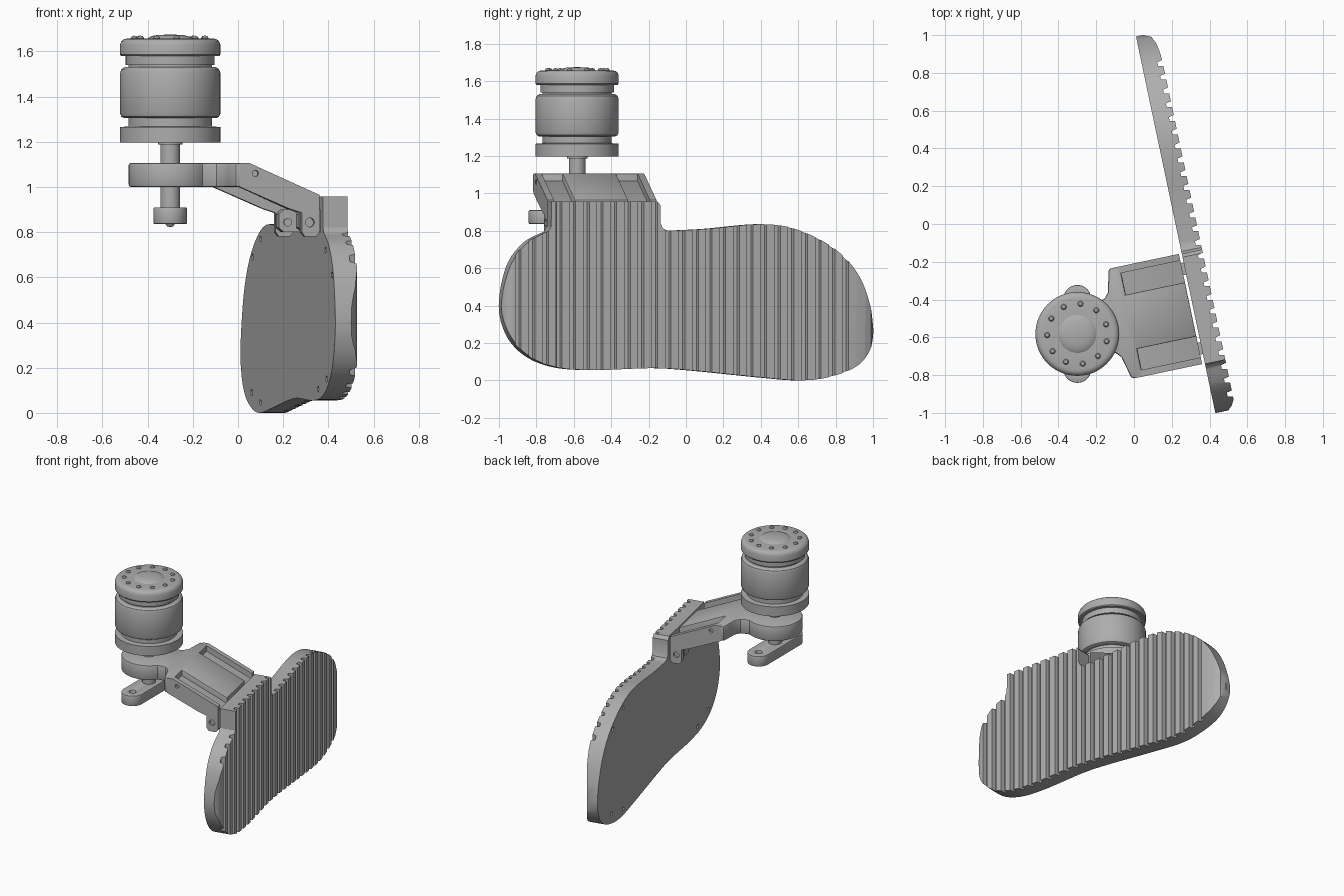
import bpy, bmesh, math
from mathutils import Matrix, Vector

cube = bpy.data.objects.get("Cube")
if cube:
    bpy.data.objects.remove(cube)

grey = bpy.data.materials.new("mid_grey")
grey.use_nodes = True
grey.diffuse_color = (0.42, 0.42, 0.42, 1)
grey.node_tree.nodes["Principled BSDF"].inputs["Base Color"].default_value = grey.diffuse_color

TURN = Matrix.Rotation(math.radians(11.9), 4, "Z")   # the plate and arm share this turn
AXIS = Vector((-0.30, -0.582, 0))                    # motor centre
MID = -0.502                                         # arm centre line


def make(name, bm, matrix=Matrix()):
    bmesh.ops.recalc_face_normals(bm, faces=bm.faces)
    bm.transform(matrix)
    mesh = bpy.data.meshes.new(name)
    bm.to_mesh(mesh)
    bm.free()
    mesh.materials.append(grey)
    ob = bpy.data.objects.new(name, mesh)
    bpy.context.collection.objects.link(ob)
    return ob


def prism(name, pts, lo, hi, axis, matrix=TURN):
    """Extrude a flat outline along one local axis."""
    place = {"x": lambda a, b, h: (h, a, b),
             "y": lambda a, b, h: (a, h, b),
             "z": lambda a, b, h: (a, b, h)}[axis]
    bm = bmesh.new()
    low = [bm.verts.new(place(a, b, lo)) for a, b in pts]
    high = [bm.verts.new(place(a, b, hi)) for a, b in pts]
    bm.faces.new(low)
    bm.faces.new(high)
    for i in range(len(pts)):
        j = (i + 1) % len(pts)
        bm.faces.new((low[i], low[j], high[j], high[i]))
    return make(name, bm, matrix)


def lathe(name, profile, centre, steps=64):
    bm = bmesh.new()
    vs = [bm.verts.new((r, 0, z)) for r, z in profile]
    edges = [bm.edges.new(p) for p in zip(vs, vs[1:])]
    bmesh.ops.spin(bm, geom=vs + edges, cent=(0, 0, 0), axis=(0, 0, 1),
                   angle=math.tau, steps=steps)
    bmesh.ops.remove_doubles(bm, verts=bm.verts, dist=1e-5)
    return make(name, bm, Matrix.Translation(centre))


def circle(a, b, r, start=0, end=360, n=20):
    span = range(n if end - start == 360 else n + 1)
    return [(a + r * math.cos(math.radians(start + (end - start) * i / n)),
             b + r * math.sin(math.radians(start + (end - start) * i / n))) for i in span]


def spline(pts, n=8):
    """Smooth open path through the points."""
    v = [Vector(p) for p in [pts[0]] + pts + [pts[-1]]]
    out = []
    for a, b, c, d in zip(v, v[1:], v[2:], v[3:]):
        for i in range(n):
            t = i / n
            out.append(0.5 * (2 * b + (c - a) * t + (2 * a - 5 * b + 4 * c - d) * t * t
                              + (3 * b - a - 3 * c + d) * t ** 3))
    return [tuple(p) for p in out] + [pts[-1]]


def activate(ob):
    bpy.ops.object.select_all(action="DESELECT")
    ob.select_set(True)
    bpy.context.view_layer.objects.active = ob


def boolean(ob, tool, operation="DIFFERENCE"):
    activate(ob)
    mod = ob.modifiers.new("cut", "BOOLEAN")
    mod.object, mod.operation, mod.solver = tool, operation, "EXACT"
    bpy.ops.object.modifier_apply(modifier=mod.name)
    bpy.data.objects.remove(tool)


def finish(ob, bevel=0):
    activate(ob)
    if bevel:
        mod = ob.modifiers.new("soft_edges", "BEVEL")
        mod.width, mod.segments, mod.angle_limit = bevel, 2, math.radians(40)
        bpy.ops.object.modifier_apply(modifier=mod.name)
    bpy.ops.object.shade_smooth_by_angle(angle=math.radians(32))


# Sole plate: side outline crossed with a ridged section
rim = spline([(-0.1, 0.80), (0.1, 0.81), (0.4, 0.835), (0.6, 0.80), (0.8, 0.69), (0.93, 0.53),
              (1.0, 0.3), (0.98, 0.17), (0.9, 0.075), (0.75, 0.017), (0.6, 0), (0.4, 0.015),
              (0.0, 0.055), (-0.2, 0.065), (-0.5, 0.055), (-0.7, 0.07), (-0.85, 0.13),
              (-0.95, 0.24), (-0.99, 0.4), (-0.95, 0.61), (-0.86, 0.735), (-0.75, 0.795)])
tab = [(-0.733, 0.82), (-0.73, 0.957), (-0.165, 0.957), (-0.147, 0.935),
       (-0.147, 0.84), (-0.135, 0.812)]
outline = [((y - 0.055) / 0.978, z) for y, z in rim + tab]
section = [(0.215, 1.1), (0.215, -1.1), (0.27, -1.1), (0.29, -1.063), (0.31, -1.045), (0.325, -1.015)]
for i in range(25):
    c = -0.985 + i * 0.0745
    section += [(0.325, c - 0.016), (0.297, c - 0.01), (0.297, c + 0.01), (0.325, c + 0.016)]
section += [(0.322, 0.86), (0.313, 0.91), (0.295, 0.95), (0.26, 0.966), (0.25, 1.1)]
sole = prism("sole_plate", section, -0.1, 1.2, "z")
boolean(sole, prism("outline_cutter", outline, 0.1, 0.5, "x"), "INTERSECT")
for q, z in [(0.54, 0.77), (0.71, 0.69), (0.73, 0.09), (0.54, 0.045),
             (-0.86, 0.72), (-1.0, 0.61), (-0.88, 0.15), (-0.70, 0.105)]:
    boolean(sole, prism("hole_cutter", circle(q, z, 0.014, n=12), 0.19, 0.24, "x"))
finish(sole)

# Flat arm: round end under the motor, neck and flared shoulder
half = [(-0.27, 0.14), (-0.235, 0.147), (-0.21, 0.175), (-0.198, 0.225), (-0.18, 0.297), (-0.12, 0.297)]
arm_outline = circle(-0.413, MID, 0.183, 50, 310, 40)
arm_outline += [(p, MID - w) for p, w in half] + [(p, MID + w) for p, w in reversed(half)]
finish(prism("motor_arm", arm_outline, 1.0, 1.107, "z"), 0.01)


# Sloping bracket: raised middle, two pocket floors, two side walls with lugs
def slab(top, thick):
    return [(-0.13, 1.107 - top), (-0.12, 1.107 - top), (0.2, 0.965 - top),
            (0.2, 0.965 - top - thick), (-0.12, 1.107 - top - thick), (-0.13, 1.107 - top - thick)]


finish(prism("bracket_middle", slab(0, 0.085), MID - 0.148, MID + 0.144, "y"), 0.004)
wall = [(-0.16, 1.107), (-0.12, 1.107), (0.2, 0.965), (0.2, 0.80), (0.185, 0.78),
        (0.135, 0.78), (0.12, 0.80), (0.12, 0.885), (0.06, 0.905), (-0.16, 1.0)]
for side, label in ((1, "back"), (-1, "front")):
    outer, inner = MID + side * 0.298, MID + side * 0.262
    finish(prism("pocket_floor_" + label, slab(0.04, 0.035), MID + side * 0.14, inner, "y"))
    web = prism("bracket_wall_" + label, wall, min(outer, inner), max(outer, inner), "y")
    for p, z, r in ((0.157, 0.843, 0.02), (-0.09, 1.06, 0.014)):
        boolean(web, prism("hole_cutter", circle(p, z, r), outer - 0.018, outer + 0.018, "y"))
    finish(web)
    # Hinge knuckle on the sole, with its pin
    c = MID + side * 0.215
    knuckle = [(0.225, 0.80), (0.225, 0.9), (0.14, 0.9), (0.118, 0.88), (0.118, 0.82), (0.14, 0.80)]
    finish(prism("hinge_knuckle_" + label, knuckle, c - 0.032, c + 0.032, "y"))
    finish(prism("hinge_pin_" + label, circle(0.157, 0.843, 0.018), min(c - 0.04, inner),
                 max(c + 0.04, inner), "y"))

# Motor housing
finish(lathe("motor_housing", [
    (0, 1.197), (0.222, 1.197), (0.222, 1.265), (0.185, 1.268), (0.185, 1.305), (0.205, 1.305),
    (0.216, 1.311), (0.222, 1.325), (0.222, 1.505), (0.216, 1.521), (0.203, 1.53), (0.185, 1.53),
    (0.185, 1.54), (0.197, 1.54), (0.197, 1.58), (0.217, 1.58), (0.222, 1.586), (0.222, 1.63),
    (0.216, 1.645), (0.205, 1.654), (0.19, 1.657), (0.1, 1.657), (0.09, 1.664), (0.06, 1.672),
    (0, 1.675)], AXIS))
for i in range(11):
    a = math.radians(84 + i * 360 / 11)
    spot = AXIS + Vector((math.cos(a), math.sin(a), 0)) * 0.16
    finish(lathe("cap_bolt", [(0.015, 1.65), (0.015, 1.66), (0.01, 1.667), (0, 1.67)], spot, 12))

# Drive shaft with collar and rounded tip
finish(lathe("drive_shaft", [
    (0, 0.822), (0.014, 0.826), (0.022, 0.838), (0.022, 0.86), (0.044, 0.86), (0.044, 1.187),
    (0.055, 1.187), (0.055, 1.2), (0, 1.2)], AXIS, 32))

# Crank bar on the lower end of the shaft
ends = circle(0, 0.185, 0.074, 0, 180) + circle(0, -0.185, 0.074, 180, 360)
crank = prism("crank_bar", ends, 0.836, 0.91, "z", Matrix.Translation(AXIS))
for y in (-0.185, 0.185):
    boolean(crank, prism("hole_cutter", circle(0, y, 0.022), 0.8, 0.95, "z", Matrix.Translation(AXIS)))
finish(crank, 0.005)
